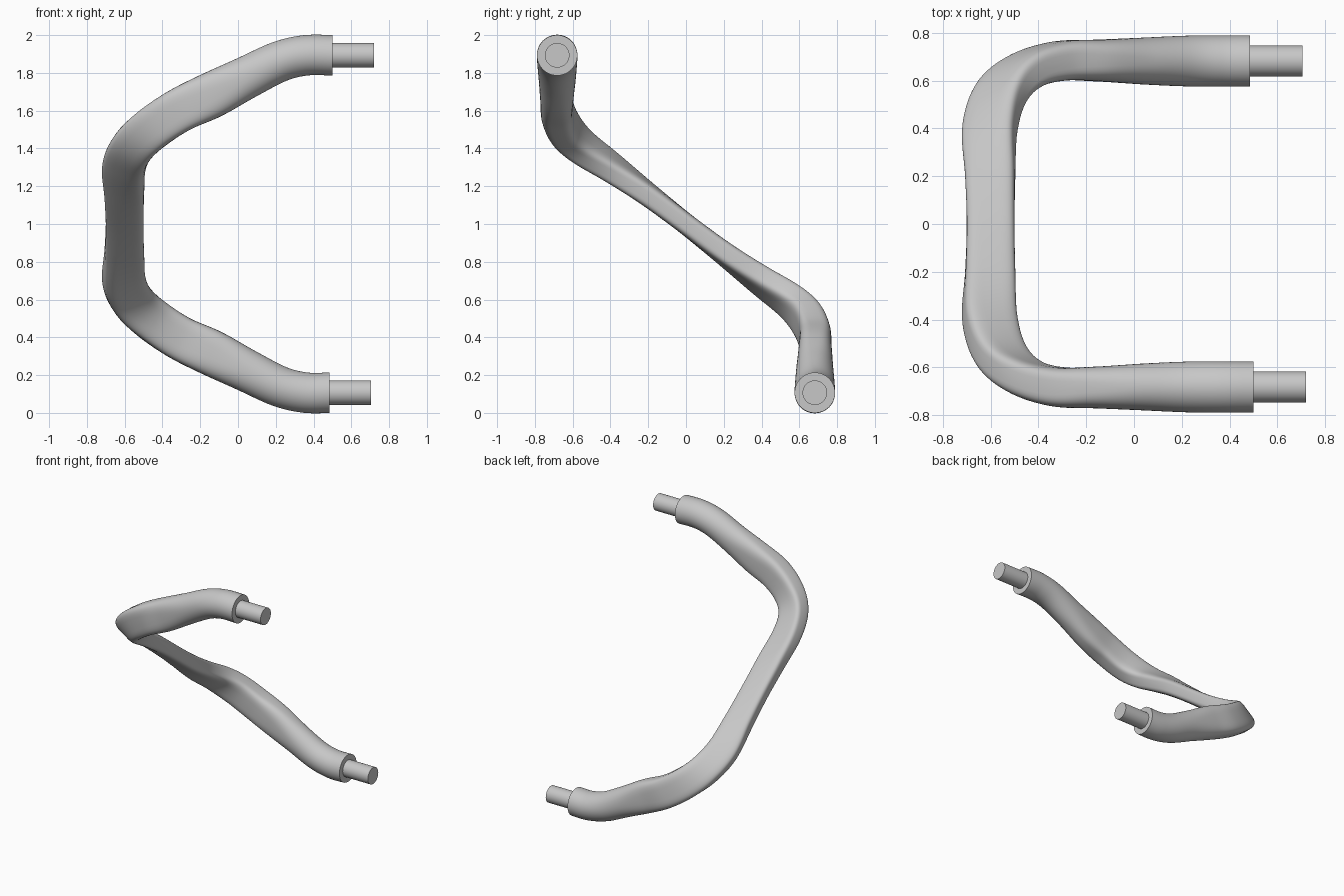
import bpy, bmesh, math
from mathutils import Vector

cube = bpy.data.objects.get("Cube")
if cube:
    bpy.data.objects.remove(cube, do_unlink=True)

# Single plain grey finish
grey = bpy.data.materials.new("satin grey")
grey.use_nodes = True
COLOUR = (0.57, 0.57, 0.57, 1)
grey.diffuse_color = COLOUR
grey.node_tree.nodes["Principled BSDF"].inputs["Base Color"].default_value = COLOUR

SIDES, STEPS = 48, 8

# Stations of one half: centre, wide axis, (half width, half thickness, squareness)
HALF = [
    ((0.50, -0.682, 1.893), (0, 0, 1), (0.107, 0.107, 2)),
    ((0.36, -0.682, 1.893), (-0.05, 0, 1), (0.107, 0.107, 2)),
    ((0.22, -0.682, 1.86), (-0.4, 0, 0.9), (0.108, 0.106, 2)),
    ((0.04, -0.682, 1.773), (-0.45, 0, 0.9), (0.113, 0.098, 2.2)),
    ((-0.14, -0.684, 1.682), (-0.45, 0, 0.9), (0.122, 0.088, 3)),
    ((-0.31, -0.682, 1.602), (-0.5, 0, 0.85), (0.117, 0.082, 4)),
    ((-0.455, -0.64, 1.505), (-0.62, 0.05, 0.72), (0.115, 0.075, 4.2)),
    ((-0.555, -0.55, 1.41), (-0.78, 0.05, 0.5), (0.114, 0.068, 4.2)),
    ((-0.603, -0.40, 1.303), (-0.95, 0.1, 0.3), (0.113, 0.063, 4.2)),
    ((-0.602, -0.20, 1.155), (-1, 0, 0.12), (0.104, 0.059, 4.2)),
]


def turned(v):
    """Half turn about the x axis, onto the lower arm."""
    return (v[0], -v[1], -v[2])


def build_stations():
    first = [(Vector(c), Vector(w), Vector(s)) for c, w, s in HALF]
    middle = [(Vector((-0.6, 0, 1.0)), Vector((-1, 0, 0)), Vector((0.1, 0.056, 4.2)))]
    second = [(Vector(turned(c)) + Vector((0, 0, 2)), Vector(turned(w)), s.copy())
              for c, w, s in reversed(first)]
    second[-1][0].x -= 0.015
    return first + middle + second


def spline(p0, p1, p2, p3, t):
    return 0.5 * (2 * p1 + (p2 - p0) * t + (2 * p0 - 5 * p1 + 4 * p2 - p3) * t * t
                  + (3 * p1 - p0 - 3 * p2 + p3) * t ** 3)


def sample(stations):
    padded = [stations[0]] + stations + [stations[-1]]
    out = []
    for i in range(len(stations) - 1):
        quad = padded[i:i + 4]
        for k in range(STEPS):
            out.append([spline(*[q[j] for q in quad], k / STEPS) for j in range(3)])
    out.append(list(stations[-1]))
    return out


def finish(bm, name):
    bmesh.ops.recalc_face_normals(bm, faces=bm.faces)
    mesh = bpy.data.meshes.new(name)
    bm.to_mesh(mesh)
    bm.free()
    mesh.materials.append(grey)
    obj = bpy.data.objects.new(name, mesh)
    bpy.context.collection.objects.link(obj)
    bpy.ops.object.select_all(action='DESELECT')
    obj.select_set(True)
    bpy.context.view_layer.objects.active = obj
    bpy.ops.object.shade_smooth_by_angle(angle=math.radians(40))


def power(v, e):
    return math.copysign(abs(v) ** (2 / e), v)


# Bent bar: round at the ends, flattened and twisted through the bends
path = sample(build_stations())
bm = bmesh.new()
rings = []
for i, (centre, wide, size) in enumerate(path):
    tangent = path[min(i + 1, len(path) - 1)][0] - path[max(i - 1, 0)][0]
    if i in (0, len(path) - 1):
        tangent = Vector((1 if i else -1, 0, 0))
    tangent.normalize()
    w = (wide - tangent * wide.dot(tangent)).normalized()
    n = tangent.cross(w)
    ring = []
    for k in range(SIDES):
        a = math.tau * k / SIDES
        ring.append(bm.verts.new(centre + w * size[0] * power(math.cos(a), size[2])
                                 + n * size[1] * power(math.sin(a), size[2])))
    rings.append(ring)
for lower, upper in zip(rings, rings[1:]):
    for k in range(SIDES):
        j = (k + 1) % SIDES
        bm.faces.new((lower[k], lower[j], upper[j], upper[k]))
bm.faces.new(rings[0])
bm.faces.new(rings[-1])
finish(bm, "bent_bar")

# Mounting pins on both ends
for name, end in (("upper_pin", path[0][0]), ("lower_pin", path[-1][0])):
    bm = bmesh.new()
    bmesh.ops.create_cone(bm, cap_ends=True, segments=SIDES, radius1=0.065,
                          radius2=0.065, depth=0.24)
    for v in bm.verts:
        v.co = Vector((v.co.z + 0.1, v.co.x, v.co.y)) + end
    finish(bm, name)
